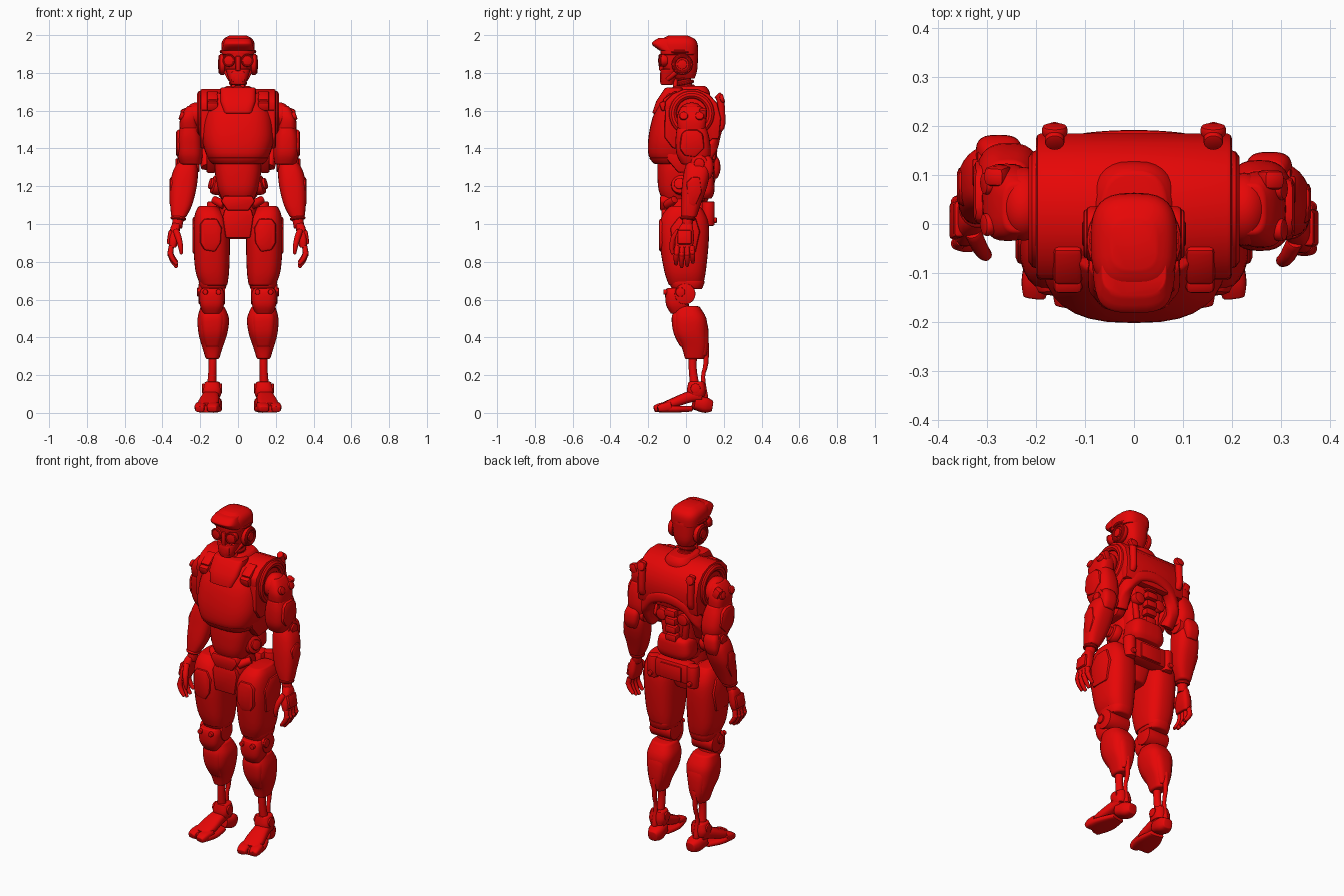
import bpy, bmesh
from math import cos, sin, pi, copysign
from mathutils import Vector, Matrix, Euler

red = bpy.data.materials.new("red_armour")
red.diffuse_color = (0.8, 0.002, 0.002, 1)

def add(bm, name):
    me = bpy.data.meshes.new(name)
    bm.to_mesh(me)
    me.materials.append(red)
    me.shade_smooth()
    me.set_sharp_from_angle(angle=0.6)
    bpy.context.collection.objects.link(bpy.data.objects.new(name, me))

def emit(bm, name, bevel, pair):
    """Bevel hard edges; pair=1 mirrors, pair=2 mirrors with the arm swung back a little."""
    bmesh.ops.recalc_face_normals(bm, faces=bm.faces)
    if bevel:
        hard = [e for e in bm.edges if len(e.link_faces) == 2 and e.calc_face_angle() > 0.65]
        bmesh.ops.bevel(bm, geom=hard, offset=bevel, segments=2, profile=0.5, affect='EDGES', clamp_overlap=True)
    add(bm, name + "_left" if pair else name)
    if pair:
        for v in bm.verts:
            v.co.x *= -1
            if pair == 2:
                v.co.y += 0.035 * max(0, min(1, (1.65 - v.co.z) / 0.25, (v.co.z - 0.7) / 0.5))
        bmesh.ops.reverse_faces(bm, faces=bm.faces)
        add(bm, name + "_right")
    bm.free()

def spline(rows, k):
    """Catmull-Rom through rows of numbers."""
    out = []
    for i in range(len(rows) - 1):
        a, b, c, d = (rows[max(0, min(len(rows) - 1, i + j))] for j in (-1, 0, 1, 2))
        for s in range(k):
            t = s / k
            out.append([q + .5 * t * (r - p + t * (2*p - 5*q + 4*r - u + t * (3*(q - r) + u - p)))
                        for p, q, r, u in zip(a, b, c, d)])
    return out + [list(rows[-1])]

def skin(rings, name, bevel, pair):
    bm = bmesh.new()
    vs = [[bm.verts.new(p) for p in r] for r in rings]
    n = len(vs[0])
    for a, b in zip(vs, vs[1:]):
        for i in range(n):
            bm.faces.new((a[i], a[(i + 1) % n], b[(i + 1) % n], b[i]))
    bm.faces.new(vs[0][::-1])
    bm.faces.new(vs[-1])
    emit(bm, name, bevel, pair)

def oval(p, n):
    f = lambda c: copysign(abs(c) ** (2 / p), c)
    return [(f(cos(2*pi*i/n)), f(sin(2*pi*i/n))) for i in range(n)]

def loft(name, secs, pair=0, p=2.7, bevel=.008, n=32, k=4):
    """Stack of rounded sections (x, y, z, rx, ry)."""
    o = oval(p, n)
    skin([[(x + a*rx, y + b*ry, z) for a, b in o] for x, y, z, rx, ry in spline(secs, k)], name, bevel, pair)

def tube(name, secs, pair=0, p=2, bevel=.004, n=20, k=1):
    """Sweep along (x, y, z, half_width, half_height)."""
    rows = spline([s if len(s) == 5 else (*s, s[3]) for s in secs], k)
    P = [Vector(r[:3]) for r in rows]
    d = P[-1] - P[0]
    up = Vector((0, 1, 0)) if abs(d.normalized().z) > .7 else Vector((0, 0, 1))
    o, rings = oval(p, n), []
    for i, r in enumerate(rows):
        t = (P[min(i + 1, len(P) - 1)] - P[max(i - 1, 0)]).normalized()
        s = t.cross(up).normalized()
        u = s.cross(t)
        rings.append([P[i] + s*a*r[3] + u*b*r[4] for a, b in o])
    skin(rings, name, bevel, pair)

def disc(name, c, axis, r, h, pair=0):
    a, b = Vector(c), Vector(c) + Vector(axis).normalized() * h
    tube(name, [(*a, r), (*b, r)], pair, bevel=min(r, h) * .3, n=24)

def box(name, c, size, rot=(0, 0, 0), pair=0, bevel=.012):
    bm = bmesh.new()
    bmesh.ops.create_cube(bm, size=1, matrix=Matrix.LocRotScale(Vector(c), Euler(rot), Vector(size)))
    emit(bm, name, bevel, pair)

def prism(name, pts, a, b, axis='x', pair=0, bevel=.01):
    """Extrude a yz (axis x) or xz (axis y) outline from a to b."""
    f = (lambda u, v, w: (w, u, v)) if axis == 'x' else (lambda u, v, w: (u, w, v))
    skin([[f(u, v, w) for u, v in pts] for w in (a, b)], name, bevel, pair)

def ring(name, c, axis, R, r, pair=0, n=36, m=10):
    q = Vector(axis).to_track_quat('Z', 'Y')
    bm = bmesh.new()
    vs = [[bm.verts.new(Vector(c) + q @ Vector(((R + r*cos(2*pi*j/m))*cos(2*pi*i/n),
          (R + r*cos(2*pi*j/m))*sin(2*pi*i/n), r*sin(2*pi*j/m)))) for j in range(m)] for i in range(n)]
    for i in range(n):
        for j in range(m):
            bm.faces.new((vs[i][j], vs[(i+1) % n][j], vs[(i+1) % n][(j+1) % m], vs[i][(j+1) % m]))
    emit(bm, name, 0, pair)

def ball(name, c, r, pair=0):
    bm = bmesh.new()
    bmesh.ops.create_uvsphere(bm, u_segments=24, v_segments=14, radius=1, matrix=Matrix.LocRotScale(Vector(c), None, Vector(r)))
    emit(bm, name, 0, pair)

# head: skull, cap with peak, goggles, ear pods, breather jaw
loft("skull", [(0, -.01, 1.77, .045, .055), (0, -.03, 1.82, .07, .09), (0, -.036, 1.92, .082, .1)])
loft("cap", [(0, -.036, 1.895, .086, .098), (0, -.036, 1.95, .088, .098), (0, -.04, 1.98, .075, .085), (0, -.042, 1.998, .045, .05)], p=3)
loft("cap_peak", [(0, -.085, 1.918, .085, .055), (0, -.112, 1.955, .078, .07), (0, -.09, 1.985, .066, .055)], p=3.2)
ring("cap_band", (0, -.034, 1.912), (0, 0, 1), .088, .009)
disc("goggle", (.043, -.1, 1.866), (.15, -1, 0), .032, .042, 1)
ring("goggle_rim", (.049, -.138, 1.866), (.15, -1, 0), .029, .005, 1)
disc("ear_pod", (.068, -.02, 1.845), (1, 0, 0), .056, .03, 1)
ring("ear_rim", (.096, -.02, 1.845), (1, 0, 0), .042, .008, 1)
disc("ear_cap", (.09, -.02, 1.845), (1, 0, 0), .026, .016, 1)
loft("jaw", [(0, -.1, 1.737, .036, .034), (0, -.095, 1.77, .05, .044), (0, -.08, 1.82, .066, .054)])
box("breather", (0, -.118, 1.78), (.075, .04, .06))
box("nose_bridge", (0, -.125, 1.85), (.028, .035, .08), bevel=.008)
tube("jaw_strut", [(.07, -.03, 1.82, .013), (.04, -.1, 1.765, .013)], 1)
# neck
tube("neck", [(0, .01, 1.62, .048), (0, 0, 1.7, .04), (0, -.02, 1.81, .037)], k=3)
for i in range(4):
    ring("neck_ring", (0, .006 - i*.006, 1.695 + i*.026), (0, -.2, 1), .039, .01)
tube("neck_tendon", [(.03, -.06, 1.68, .011), (.02, -.055, 1.77, .011)], 1)
loft("neck_collar", [(0, .01, 1.65, .1, .12), (0, .015, 1.7, .088, .11), (0, .02, 1.73, .065, .085)])

# torso
loft("chest", [(0, -.05, 1.325, .135, .11), (0, -.06, 1.36, .165, .137), (0, -.05, 1.45, .19, .15), (0, -.04, 1.56, .182, .138), (0, -.03, 1.64, .155, .112), (0, -.02, 1.69, .13, .09)])
loft("chest_lower_rim", [(0, -.055, 1.318, .137, .116), (0, -.058, 1.352, .167, .139)], k=1)
loft("chest_bib", [(0, -.12, 1.585, .075, .06), (0, -.1, 1.65, .094, .058), (0, -.06, 1.722, .094, .05)], p=4.5, k=1)
prism("shoulder_yoke", [(-.115, 1.6), (-.11, 1.65), (-.07, 1.69), (-.01, 1.715), (.06, 1.715), (.12, 1.69), (.165, 1.64), (.185, 1.56), (.175, 1.45), (.13, 1.45), (.12, 1.54), (.06, 1.58)], -.2, .2)
prism("side_yoke", [(-.115, 1.46), (-.11, 1.64), (-.05, 1.7), (.08, 1.7), (.15, 1.62), (.15, 1.46), (.09, 1.4), (-.07, 1.4)], .15, .2, pair=1)
box("yoke_strap", (.135, -.082, 1.672), (.06, .09, .03), (.6, 0, 0), 1)
box("yoke_clip", (.135, -.118, 1.625), (.06, .04, .05), (.3, 0, 0), 1)
ring("shoulder_socket", (.195, .03, 1.585), (1, 0, 0), .1, .022, 1)
prism("flank", [(-.1, 1.34), (-.1, 1.42), (.1, 1.42), (.12, 1.36), (.05, 1.28), (-.04, 1.27)], .115, .168, pair=1)
# back: cowl arch, carry handles, spine
loft("torso_core", [(0, .02, 1.12, .09, .08), (0, .03, 1.25, .1, .075), (0, .04, 1.4, .13, .085), (0, .04, 1.5, .16, .09)])
tube("back_arch", [(-.16, .08, 1.3, .034), (-.165, .125, 1.4, .036), (-.11, .15, 1.48, .034), (0, .158, 1.51, .034), (.11, .15, 1.48, .034), (.165, .125, 1.4, .036), (.16, .08, 1.3, .034)], k=5, p=3)
tube("back_handle", [(.162, .175, 1.5, .018), (.162, .188, 1.53, .02), (.162, .183, 1.65, .02), (.162, .165, 1.685, .02)], 1, k=3)
disc("handle_stud", (.162, .18, 1.66), (0, 1, .3), .026, .022, 1)
for i in range(5):
    box("spine_block", (0, .13 - .004*abs(i - 3), 1.26 + i*.05), (.07, .06, .04), bevel=.008)
disc("back_hub", (.07, .09, 1.38), (0, 1, 0), .035, .05, 1)
tube("back_strut", [(.09, .1, 1.46, .018), (.06, .1, 1.24, .018)], 1)
# waist
loft("abdomen", [(0, -.045, 1.12, .08, .075), (0, -.045, 1.18, .105, .1), (0, -.04, 1.27, .122, .112), (0, -.04, 1.34, .122, .11)])
loft("waist_back", [(0, .075, 1.135, .09, .06), (0, .08, 1.17, .11, .07), (0, .08, 1.24, .1, .068), (0, .075, 1.26, .08, .055)], p=3.5)
disc("waist_pod", (.09, -.02, 1.2), (1, -.25, .25), .052, .05, 1)
disc("waist_pod_cap", (.135, -.032, 1.212), (1, -.25, .25), .03, .016, 1)

# pelvis
loft("pelvis", [(0, -.03, .92, .055, .075), (0, -.03, .97, .08, .09), (0, -.025, 1.06, .1, .1), (0, -.02, 1.14, .085, .09)], p=3)
prism("groin_plate", [(-.065, .925), (.065, .925), (.082, 1.04), (.07, 1.08), (-.07, 1.08), (-.082, 1.04)], -.13, -.05, 'y')
prism("belt_buckle", [(-.055, 1.07), (.055, 1.07), (.09, 1.12), (.075, 1.15), (-.075, 1.15), (-.09, 1.12)], -.138, -.05, 'y')
tube("belt_arm", [(.07, -.1, 1.1, .025), (.13, -.06, 1.13, .02)], 1)
box("pelvis_back", (0, .1, 1.06), (.23, .085, .12), bevel=.02)
box("pelvis_back_panel", (0, .14, 1.055), (.14, .02, .09), bevel=.008)
tube("pelvis_roll", [(.13, .118, .99, .034), (.13, .118, 1.12, .034)], 1, bevel=.01)
disc("pelvis_stud", (.13, .143, 1.02), (0, 1, 0), .015, .02, 1)
tube("hip_axle", [(.05, 0, 1.03, .06), (.2, 0, 1.03, .06)], 1, n=28)

# legs
loft("thigh", [(.127, 0, .675, .07, .09), (.136, -.005, .75, .089, .11), (.14, -.01, .9, .097, .13), (.143, -.01, 1, .093, .13), (.152, -.01, 1.06, .074, .108), (.16, -.005, 1.095, .048, .078)], 1)
prism("thigh_front_plate", [(.09, .9), (.12, .85), (.18, .86), (.2, .9), (.2, 1.0), (.18, 1.03), (.11, 1.03), (.085, .98)], -.144, -.08, 'y', 1, .016)
prism("thigh_side_plate", [(-.07, .84), (-.085, .98), (-.04, 1.04), (.05, 1.04), (.075, .96), (.05, .84)], .19, .242, pair=1, bevel=.016)
loft("thigh_cuff", [(.133, .005, .655, .068, .08), (.133, .005, .7, .077, .097)], 1, k=1)
tube("knee_axle", [(.068, -.005, .63, .055), (.208, -.005, .63, .055)], 1, n=28)
disc("knee_bolt", (.2, -.03, .64), (1, 0, 0), .025, .016, 1)
loft("kneecap", [(.138, -.03, .525, .045, .05), (.138, -.045, .57, .063, .06), (.138, -.05, .63, .066, .06), (.138, -.05, .66, .055, .053)], 1, p=3)
for dx in (-.035, .035):
    disc("kneecap_stud", (.138 + dx, -.1, .64), (0, -1, 0), .014, .02, 1)
loft("shin", [(.135, .045, .285, .035, .05), (.135, .044, .35, .055, .068), (.133, .025, .42, .076, .088), (.131, .018, .5, .083, .09), (.135, .005, .565, .062, .065)], 1)
loft("shin_guard", [(.135, .0, .35, .035, .03), (.135, -.015, .42, .055, .05), (.135, -.02, .5, .062, .056), (.135, -.018, .545, .05, .045)], 1, p=3.5)
loft("calf_pack", [(.135, .075, .3, .03, .035), (.133, .078, .37, .048, .042), (.131, .068, .47, .06, .046), (.133, .045, .54, .045, .035)], 1)
tube("ankle_strut", [(.135, .04, .36, .026), (.135, .035, .24, .021), (.14, .05, .12, .026)], 1, k=4)
tube("heel_rod", [(.135, .105, .37, .018), (.135, .105, .26, .013), (.138, .09, .19, .011), (.138, .1, .08, .018)], 1, k=3)
loft("ankle", [(.138, .055, .085, .045, .045), (.138, .055, .12, .052, .05), (.136, .055, .165, .038, .042)], 1)
disc("ankle_bolt", (.178, .05, .13), (1, 0, 0), .026, .012, 1)
disc("ankle_inner_bolt", (.097, .05, .13), (-1, 0, 0), .026, .012, 1)
tube("heel", [(.125, .14, .035, .028, .028), (.128, .1, .042, .045, .042), (.138, .04, .055, .045, .035)], 1, p=2.8, k=4)
tube("instep", [(.137, .08, .09, .042, .03), (.145, .02, .085, .045, .03), (.155, -.06, .056, .055, .026), (.165, -.12, .036, .05, .018)], 1, p=2.8, k=4)
tube("sole", [(.137, .03, .022, .042, .015), (.15, -.05, .02, .066, .018), (.16, -.11, .022, .066, .021), (.163, -.145, .02, .055, .018)], 1, p=3.2, k=4)
for dx, w, y in ((-.032, .032, -.168), (.034, .03, -.15)):
    tube("toe", [(.16 + dx, -.08, .034, w, .026), (.166 + dx, y + .03, .028, w, .024), (.17 + dx, y, .02, w*.75, .016)], 1, p=3.2, k=4)

# arms
ball("shoulder_ball", (.225, .03, 1.57), (.055, .075, .073), 2)
loft("shoulder_cap", [(.258, .03, 1.49, .05, .07), (.26, .03, 1.55, .048, .078), (.247, .03, 1.595, .043, .068), (.237, .03, 1.625, .03, .05)], 2, p=3)
for dy in (-.042, .042):
    disc("shoulder_bolt", (.288, .03 + dy, 1.568), (1, 0, .35), .023, .022, 2)
box("shoulder_fin", (.278, .09, 1.585), (.045, .04, .055), (0, .4, 0), 2)
loft("upper_arm", [(.25, .045, 1.315, .055, .068), (.255, .04, 1.37, .068, .09), (.257, .035, 1.45, .066, .09), (.257, .03, 1.51, .05, .078)], 2)
prism("upper_arm_plate", [(-.035, 1.4), (-.025, 1.48), (0, 1.5), (.06, 1.5), (.09, 1.48), (.1, 1.4), (.05, 1.35), (-.01, 1.36)], .285, .328, pair=2, bevel=.016)
tube("elbow_axle", [(.205, .07, 1.32, .045), (.32, .07, 1.32, .045)], 2)
loft("elbow_guard", [(.28, .1, 1.24, .035, .03), (.278, .108, 1.28, .045, .038), (.274, .108, 1.33, .045, .036), (.272, .1, 1.36, .035, .028)], 2, p=3)
disc("elbow_bolt", (.316, .07, 1.32), (1, 0, 0), .028, .014, 2)
loft("forearm", [(.267, .055, 1.33, .048, .05), (.278, .058, 1.28, .066, .068), (.289, .045, 1.2, .071, .067), (.301, .025, 1.1, .058, .052), (.314, .015, 1.035, .038, .04)], 2)
prism("forearm_plate", [(.01, 1.1), (0, 1.22), (.03, 1.25), (.075, 1.25), (.085, 1.17), (.05, 1.09)], .325, .362, pair=2, bevel=.014)
tube("wrist", [(.312, .012, 1.05, .029), (.324, .005, .98, .028)], 2)
ring("wrist_cuff", (.316, .01, 1.03), (.1, -.1, -1), .033, .009, 2)
# hands
loft("palm", [(.346, -.012, .875, .019, .046), (.34, -.008, .92, .027, .05), (.332, 0, .98, .025, .037), (.325, .005, 1.005, .02, .025)], 2, p=3)
box("hand_guard", (.362, -.008, .93), (.022, .075, .075), (0, -.15, 0), 2, bevel=.008)
for i in range(4):
    y, l = -.05 + i*.028, (.1, .115, .108, .09)[i]
    tube("finger", [(.352, y*.9, .885, .014), (.357, y, .885 - l*.4, .014), (.344, y*1.05, .885 - l*.72, .013), (.322, y*1.05, .885 - l, .009)], 2, k=3, n=12)
    ball("knuckle", (.359, y, .885 - l*.4), (.015, .014, .015), 2)
tube("thumb", [(.329, -.035, .965, .017), (.314, -.065, .925, .016), (.303, -.075, .875, .013), (.3, -.07, .84, .008)], 2, k=3, n=12)
